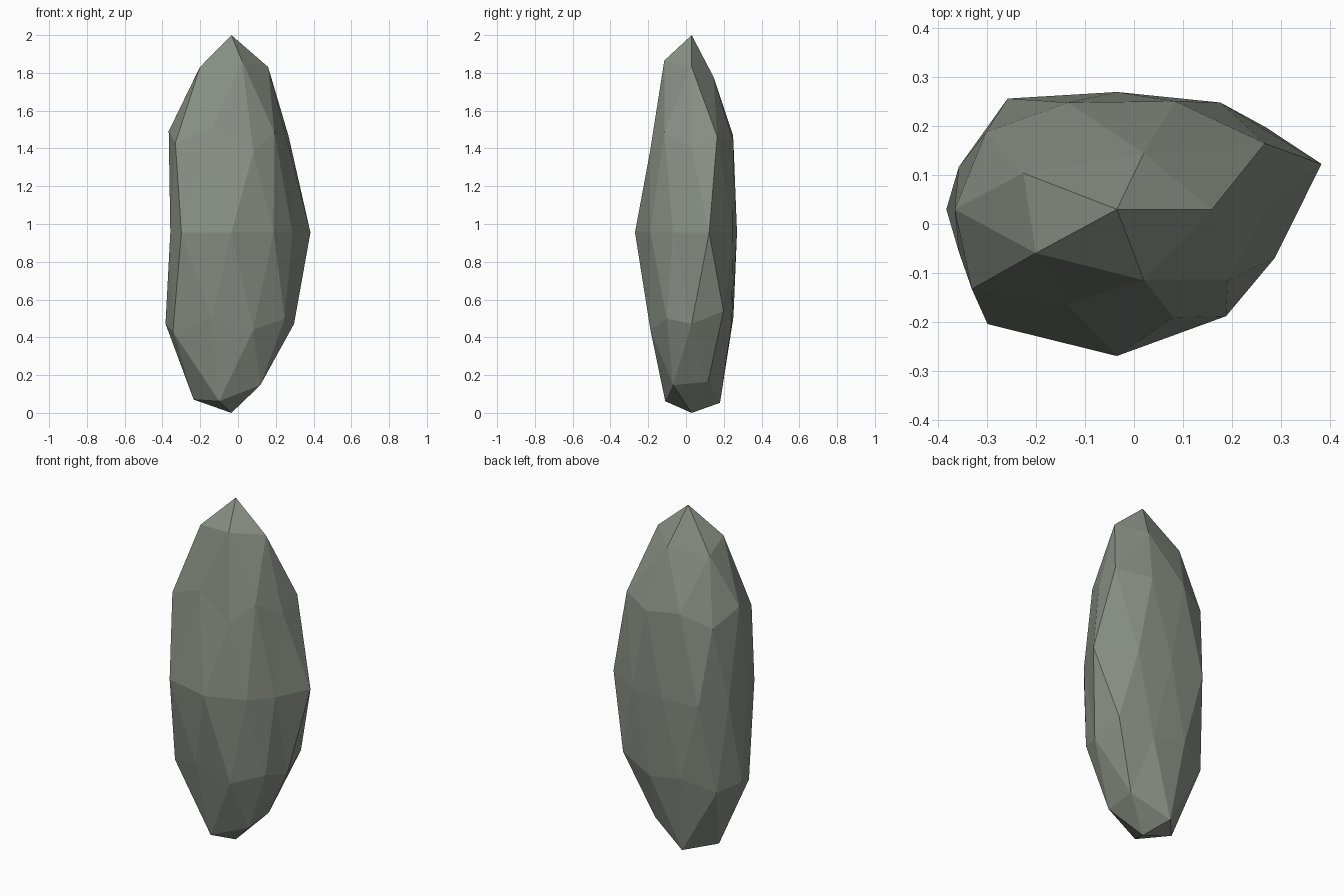
import bpy
import bmesh
import math

# Remove the default cube if present
default_cube = bpy.data.objects.get("Cube")
if default_cube:
    bpy.data.objects.remove(default_cube, do_unlink=True)


def make_material(name, colour):
    """Create a plain matte material with one flat colour."""
    material = bpy.data.materials.new(name)
    material.use_nodes = True
    material.diffuse_color = colour
    shader = material.node_tree.nodes["Principled BSDF"]
    shader.inputs["Base Color"].default_value = colour
    shader.inputs["Roughness"].default_value = 0.9
    return material


def around(vert):
    """Angle of a vertex around the vertical axis, starting at +x."""
    return (math.atan2(vert.co.y, vert.co.x) + 0.01) % math.tau


# Chipping of the stone: for every ring of the sphere, counter-clockwise,
# the half width and half depth in hundredths, and the height in percent
width, depth, height = {}, {}, {}

# Crown ring
width["crown"] = (37, 34, 45, 39, 34)
depth["crown"] = (28, 23, 24, 29, 29)
height["crown"] = (103, 97, 97, 103, 107)

# Shoulder ridge and the corners just below it
width["shoulder"] = (44, 38, 39, 38, 33)
depth["shoulder"] = (27, 27, 28, 24, 29)
height["shoulder"] = (97, 98, 102, 105, 101)
width["upper"] = (34, 43, 37, 41, 42)
depth["upper"] = (28, 26, 30, 31, 26)
height["upper"] = (100, 107, 100, 106, 95)

# Waist, which stays level
width["waist"] = (44, 36, 38, 38, 34, 34, 45, 38, 38, 34)
depth["waist"] = (30, 27, 24, 28, 28, 28, 29, 30, 27, 32)
height["waist"] = (100,) * len(width["waist"])

# Lower corners and the ridge just below them
width["lower"] = (42, 38, 39, 38, 39)
depth["lower"] = (32, 26, 28, 26, 25)
height["lower"] = (93, 100, 108, 102, 102)
width["hip"] = (39, 38, 41, 45, 44)
depth["hip"] = (28, 26, 28, 24, 27)
height["hip"] = (92, 93, 98, 100, 98)

# Foot ring
width["foot"] = (36, 40, 38, 40, 36)
depth["foot"] = (28, 30, 28, 28, 32)
height["foot"] = (93, 106, 104, 105, 95)

# Poles
width["tip"] = depth["tip"] = width["base"] = depth["base"] = (0,)
height["tip"] = (104.5,)
height["base"] = (95.5,)

# Faceted sphere, sorted into horizontal rings from the top down
bm = bmesh.new()
bmesh.ops.create_icosphere(bm, subdivisions=2, radius=1.0)
levels = sorted({round(v.co.z, 2) for v in bm.verts}, reverse=True)
names = ("tip", "crown", "shoulder", "upper", "waist",
         "lower", "hip", "foot", "base")

for name, level in zip(names, levels):
    ring = [v for v in bm.verts if round(v.co.z, 2) == level]
    ring.sort(key=around)
    for vert, w, d, h in zip(ring, width[name], depth[name], height[name]):
        vert.co.x = vert.co.x * w / 100 - 0.035
        vert.co.y = vert.co.y * d / 100 + 0.03
        vert.co.z = vert.co.z * h / 100 + 0.955

# Flat-shaded stone object
for face in bm.faces:
    face.smooth = False
bmesh.ops.recalc_face_normals(bm, faces=bm.faces)
mesh = bpy.data.meshes.new("standing_stone")
bm.to_mesh(mesh)
bm.free()
mesh.materials.append(make_material("grey_green_stone", (0.25, 0.28, 0.235, 1.0)))
stone = bpy.data.objects.new("standing_stone", mesh)
bpy.context.collection.objects.link(stone)
